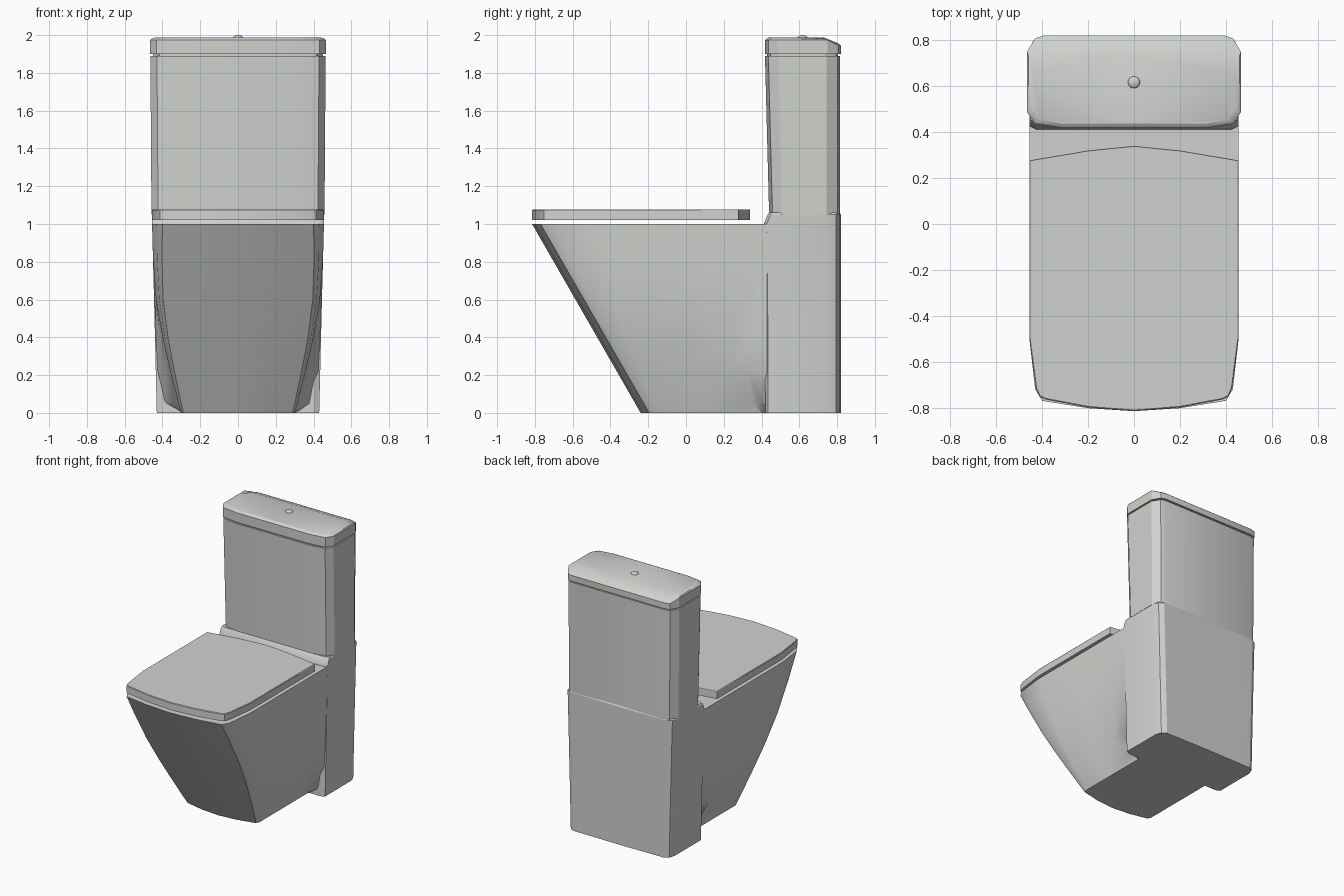
import bpy, bmesh, math

if "Cube" in bpy.data.objects:
    bpy.data.objects.remove(bpy.data.objects["Cube"])

white = bpy.data.materials.new("white ceramic")
white.diffuse_color = (0.63, 0.65, 0.62, 1)
white.use_nodes = True
white.node_tree.nodes["Principled BSDF"].inputs["Base Color"].default_value = white.diffuse_color


def finish(obj, angle=25):
    obj.data.materials.append(white)
    bpy.ops.object.select_all(action='DESELECT')
    obj.select_set(True)
    bpy.context.view_layer.objects.active = obj
    bpy.ops.object.shade_smooth_by_angle(angle=math.radians(angle))


def loft(name, halves, angle=25):
    """Mirror half sections (front centre to back centre) and skin them upward."""
    bm = bmesh.new()
    rings = []
    for half in halves:
        full = half + [(-x, y, z) for x, y, z in reversed(half) if x > 1e-6]
        rings.append([bm.verts.new(p) for p in full])
    n = len(rings[0])
    for a, b in zip(rings, rings[1:]):
        for i in range(n):
            j = (i + 1) % n
            bm.faces.new((a[i], a[j], b[j], b[i]))
    bm.faces.new(rings[0][::-1])
    bm.faces.new(rings[-1])
    bmesh.ops.recalc_face_normals(bm, faces=bm.faces)
    me = bpy.data.meshes.new(name)
    bm.to_mesh(me)
    bm.free()
    obj = bpy.data.objects.new(name, me)
    bpy.context.collection.objects.link(obj)
    finish(obj, angle)
    return obj


# Bowl: slanted front, flared sides that blend into the rear column
def bowl_section(z, w, flare_y, back_w):
    f = -0.24 - 0.575 * z
    c = w - 0.012 - 0.043 * z
    s = f + 0.07 + 0.24 * z
    ym = (flare_y + 0.43) / 2
    wm = w + (back_w - w) * 0.4
    return [(0, f, z), (c * 0.5, f + 0.013, z), (c, f + 0.045, z),
            (c + (w - c) * 0.55, f + 0.06 + 0.035 * z, z), (w, s, z),
            (w, (s + flare_y) / 2, z), (w, flare_y, z),
            (wm, ym, z), (back_w, 0.43, z), (0, 0.43, z)]


bowl_levels = [(0, 0.30, 0.40, 0.30), (0.05, 0.315, 0.36, 0.39),
               (0.22, 0.358, 0.21, 0.425), (0.40, 0.400, 0.27, 0.434),
               (0.60, 0.434, 0.34, 0.442), (0.82, 0.450, 0.40, 0.45),
               (1.0, 0.455, 0.41, 0.455)]
loft("bowl", [bowl_section(*lv) for lv in bowl_levels], 30)


# Rear column carrying the tank
def column_section(z, w, f, b=0.82):
    return [(0, f, z), (w - 0.03, f, z), (w, f + 0.015, z), (w, b - 0.07, z),
            (w - 0.015, b - 0.025, z), (w - 0.05, b - 0.004, z), (0, b, z)]


loft("rear_column", [column_section(0, 0.43, 0.42), column_section(0.5, 0.442, 0.418),
                     column_section(1.0, 0.455, 0.412), column_section(1.02, 0.456, 0.42),
                     column_section(1.05, 0.456, 0.432), column_section(1.06, 0.45, 0.44, 0.815)])


# Tank and its cover share a section with chamfered corners
def tank_section(w, f, b, z, zb=None):
    zb = z if zb is None else zb
    return [(0, f, z), (0.31, f, z), (w - 0.035, f + 0.018, z), (w, f + 0.07, z),
            (w, b - 0.07, z), (w - 0.035, b - 0.012, zb), (w - 0.07, b, zb), (0, b, zb)]


loft("tank", [tank_section(0.458, 0.44, 0.815, 1.05), tank_section(0.464, 0.418, 0.815, 1.89),
              tank_section(0.450, 0.43, 0.805, 1.89), tank_section(0.450, 0.43, 0.805, 1.91)])
loft("tank_lid", [tank_section(0.466, 0.418, 0.82, 1.90),
                  tank_section(0.466, 0.418, 0.82, 1.973, 1.945),
                  tank_section(0.460, 0.424, 0.805, 1.980, 1.957),
                  tank_section(0.440, 0.437, 0.73, 1.987)])


# Seat cover: bowed front edge and shallow pointed back edge
def seat_section(z, k=1.0):
    pts = [(0, -0.815), (0.2, -0.799), (0.385, -0.764), (0.412, -0.752), (0.427, -0.715),
           (0.455, -0.5), (0.455, 0.277), (0.2, 0.32), (0, 0.34)]
    return [(x * k, y * k, z) for x, y in pts]


loft("seat_cover", [seat_section(1.022), seat_section(1.074), seat_section(1.078, 0.994)])

# Flush button
bpy.ops.mesh.primitive_uv_sphere_add(segments=24, ring_count=12, radius=0.026,
                                     location=(0, 0.617, 1.987))
button = bpy.context.object
button.name = "flush_button"
button.scale.z = 0.5
finish(button)
